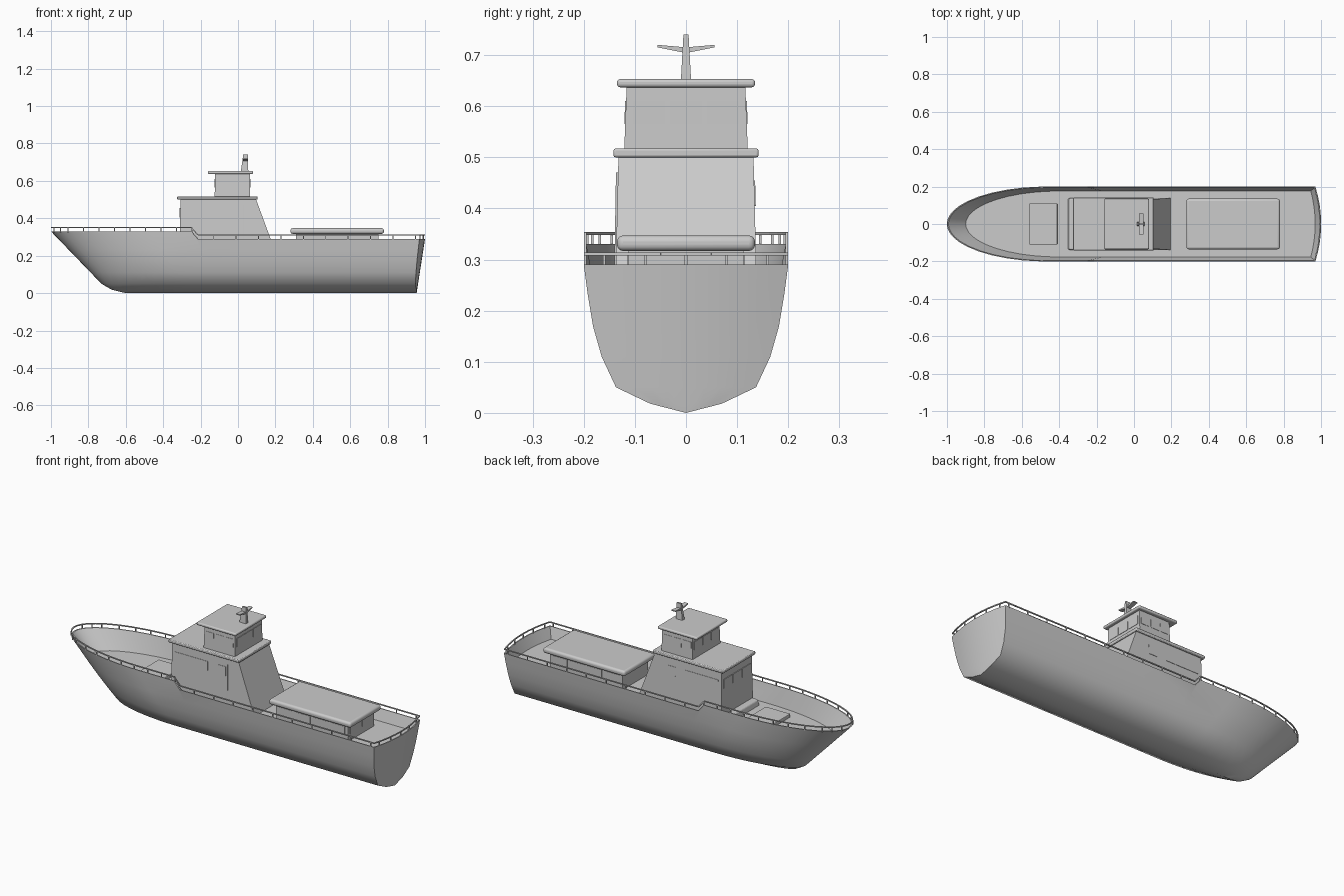
import bpy, bmesh, math
from mathutils import Vector

if "Cube" in bpy.data.objects:
    bpy.data.objects.remove(bpy.data.objects["Cube"])

def finish(name, bm, smooth=None, bevel=0, segs=3):
    bmesh.ops.recalc_face_normals(bm, faces=bm.faces)
    me = bpy.data.meshes.new(name)
    bm.to_mesh(me)
    bm.free()
    ob = bpy.data.objects.new(name, me)
    bpy.context.collection.objects.link(ob)
    if bevel:
        m = ob.modifiers.new("bevel", 'BEVEL')
        m.width, m.segments = bevel, segs
    if smooth:
        bpy.ops.object.select_all(action='DESELECT')
        ob.select_set(True)
        bpy.context.view_layer.objects.active = ob
        bpy.ops.object.shade_smooth_by_angle(angle=math.radians(smooth))
    return ob

def add_block(bm, lo, hi):
    # tapered block: lo/hi = (x0, x1, y0, y1, z)
    v = []
    for x0, x1, y0, y1, z in (lo, hi):
        v += [bm.verts.new(p) for p in ((x0, y0, z), (x1, y0, z), (x1, y1, z), (x0, y1, z))]
    for f in ((3, 2, 1, 0), (4, 5, 6, 7), (0, 1, 5, 4), (1, 2, 6, 5), (2, 3, 7, 6), (3, 0, 4, 7)):
        bm.faces.new([v[i] for i in f])

def block(name, lo, hi, **kw):
    bm = bmesh.new()
    add_block(bm, lo, hi)
    return finish(name, bm, **kw)

def box(name, x0, x1, hw, z0, z1, **kw):
    return block(name, (x0, x1, -hw, hw, z0), (x0, x1, -hw, hw, z1), **kw)

def add_beam(bm, p, q, r):
    p, q = Vector(p), Vector(q)
    d = q - p
    res = bmesh.ops.create_cube(bm, size=1)
    rot = d.to_track_quat('Z', 'Y')
    for v in res['verts']:
        v.co = (p + q) / 2 + rot @ Vector((v.co.x * 2 * r, v.co.y * 2 * r, v.co.z * d.length))

def lerp_table(t, x):
    for (a, fa), (b, fb) in zip(t, t[1:]):
        if x <= b:
            return fa + (fb - fa) * max(0, (x - a) / (b - a))
    return t[-1][1]

# Hull lines
STEM = [(0.0, -0.60), (0.018, -0.675), (0.05, -0.73), (0.33, -1.0)]
SECTION = [(0.0, 0.0), (0.07, 0.018), (0.137, 0.05), (0.165, 0.11), (0.182, 0.17), (0.192, 0.23)]
STATIONS = [-1, -0.997, -0.985, -0.965, -0.935, -0.89, -0.83, -0.76, -0.68, -0.6,
            -0.53, -0.47, -0.25, -0.215, 0.1, 0.5, 0.97]
DECK = 0.23

def sheer(x):
    return lerp_table([(-0.25, 0.33), (-0.215, 0.29)], x)

def plan(x):
    d = min(1, (x + 1) / 0.53)
    return math.sqrt(max(0, 1 - (1 - d) ** 2))

def row(w, z, stem, back=0.0):
    # one waterline: bow, along the side, then round the transom to the centre
    pts = []
    for xn in STATIONS:
        zz = sheer(xn) if z is None else z
        end = 0.955 + 0.045 * zz / 0.29 - 0.03 * (w / 0.2) ** 2 - back
        if z is None and xn < 0.9:
            end = 0.97 - back
        pts.append((stem + (xn + 1) / 1.97 * (end - stem), w * plan(xn), zz))
    zz = pts[-1][2]
    for k in (0.75, 0.5, 0.25, 0):
        pts.append((0.955 + 0.045 * zz / 0.29 - 0.03 * (k * w / 0.2) ** 2 - back, k * w, zz))
    return pts

rim = row(0.2, None, -1.0)
rows = [row(w, z, lerp_table(STEM, z)) for w, z in SECTION]
rows += [rim, row(0.195, None, -0.992, 0.006)]
deck_edge = row(0.176, DECK, -0.9, 0.022)
rows += [deck_edge, [(x, 0, z) for x, y, z in deck_edge]]

bm = bmesh.new()
for s in (1, -1):
    g = [[bm.verts.new((x, s * y, z)) for x, y, z in r] for r in rows]
    for a, b in zip(g, g[1:]):
        for i in range(len(a) - 1):
            bm.faces.new((a[i], a[i + 1], b[i + 1], b[i]))
bmesh.ops.remove_doubles(bm, verts=bm.verts, dist=1e-5)
bmesh.ops.dissolve_degenerate(bm, edges=bm.edges, dist=1e-5)
finish("hull", bm, smooth=42)

# Railing along the rim
H = 0.021
bm = bmesh.new()
rail = [Vector((x * 0.998, y * 0.985, z + H)) for x, y, z in rim]
for s in (1, -1):
    m = Vector((1, s, 1))
    for a, b in zip(rail, rail[1:]):
        if (b - a).length > 1e-4:
            add_beam(bm, a * m, b * m, 0.0028)
    xs = [-0.985, -0.95] + [-0.91 + 0.083 * i for i in range(9)] + [-0.13 + 0.12 * i for i in range(10)]
    posts = [(x * 0.998, plan(x) * 0.197, sheer(x)) for x in xs]
    posts += [(0.993 - 0.03 * (y / 0.2) ** 2, y, 0.29) for y in (0, 0.08, 0.16)]
    for x, y, z in posts:
        add_beam(bm, (x, s * y, z - 0.005), (x, s * y, z + H), 0.0025)
finish("railing", bm)

# Foredeck hatch
box("fore_hatch", -0.56, -0.41, 0.11, DECK - 0.01, DECK + 0.018, bevel=0.004, segs=2)

# Main deckhouse
block("house_plinth", (-0.355, -0.3, -0.138, 0.138, DECK - 0.01), (-0.345, -0.3, -0.138, 0.138, DECK + 0.03),
      bevel=0.008)
block("deckhouse", (-0.312, 0.2, -0.139, 0.139, DECK - 0.01), (-0.308, 0.095, -0.132, 0.132, 0.505))
box("deckhouse_roof", -0.325, 0.105, 0.142, 0.5, 0.517, bevel=0.004, segs=2, smooth=40)

# Bridge
block("bridge", (-0.125, 0.065, -0.121, 0.121, 0.51), (-0.122, 0.063, -0.116, 0.116, 0.64))
box("bridge_roof", -0.16, 0.08, 0.135, 0.637, 0.653, bevel=0.006, smooth=40)

# Windows stand slightly proud of the walls
def side_windows(name, spans, z0, z1, y0, y1):
    bm = bmesh.new()
    for a, b in spans:
        for s in (1, -1):
            ys = sorted((s * (y0 - 0.01), s * y0))
            yt = sorted((s * (y1 - 0.01), s * y1))
            add_block(bm, (a, b, *ys, z0), (a, b, *yt, z1))
    finish(name, bm)

def end_windows(name, spans, x0, x1, z0, z1):
    bm = bmesh.new()
    for a, b in spans:
        add_block(bm, (x0, x1, a, b, z0), (x0, x1, a, b, z1))
    finish(name, bm)

side_windows("house_side_windows", [(-0.29, -0.09), (-0.03, 0.02)], 0.405, 0.455, 0.1365, 0.1352)
end_windows("house_front_windows", [(-0.115, -0.045), (-0.035, 0.035), (0.045, 0.115)], -0.3125, -0.3, 0.405, 0.455)
side_windows("bridge_side_windows", [(-0.115, -0.065), (-0.055, -0.005), (0.005, 0.055)],
             0.565, 0.61, 0.1207, 0.119)
thirds = [(-0.105, -0.04), (-0.032, 0.032), (0.04, 0.105)]
end_windows("bridge_front_windows", thirds, -0.1262, -0.115, 0.565, 0.61)
end_windows("bridge_aft_windows", thirds, 0.055, 0.0662, 0.565, 0.61)

# Vent pipe on the house side
bm = bmesh.new()
add_beam(bm, (0.03, -0.138, DECK), (0.03, -0.134, 0.47), 0.003)
finish("vent_pipe", bm)

# Mast with swept-up crossarms
block("mast", (0.015, 0.055, -0.01, 0.01, 0.65), (0.028, 0.053, -0.005, 0.005, 0.74))
bm = bmesh.new()
for s in (1, -1):
    v = [[bm.verts.new((x, s * y, z)) for y, z in ((0, 0.704), (0.056, 0.715), (0.056, 0.72), (0, 0.715))]
         for x in (0.026, 0.05)]
    bm.faces.new(v[0])
    bm.faces.new(v[1][::-1])
    for i in range(4):
        j = (i + 1) % 4
        bm.faces.new((v[0][i], v[1][i], v[1][j], v[0][j]))
finish("mast_crossarm", bm)

# Aft cabin
box("aft_cabin", 0.31, 0.75, 0.112, DECK - 0.01, 0.322)
box("aft_cabin_roof", 0.28, 0.78, 0.135, 0.317, 0.347, bevel=0.012, segs=4, smooth=40)
side_windows("aft_cabin_side_windows", [(0.33 + 0.105 * i, 0.415 + 0.105 * i) for i in range(4)],
             0.265, 0.308, 0.114, 0.114)
end_windows("aft_cabin_end_windows", [(-0.095, -0.01), (0.01, 0.095)], 0.74, 0.752, 0.265, 0.308)
